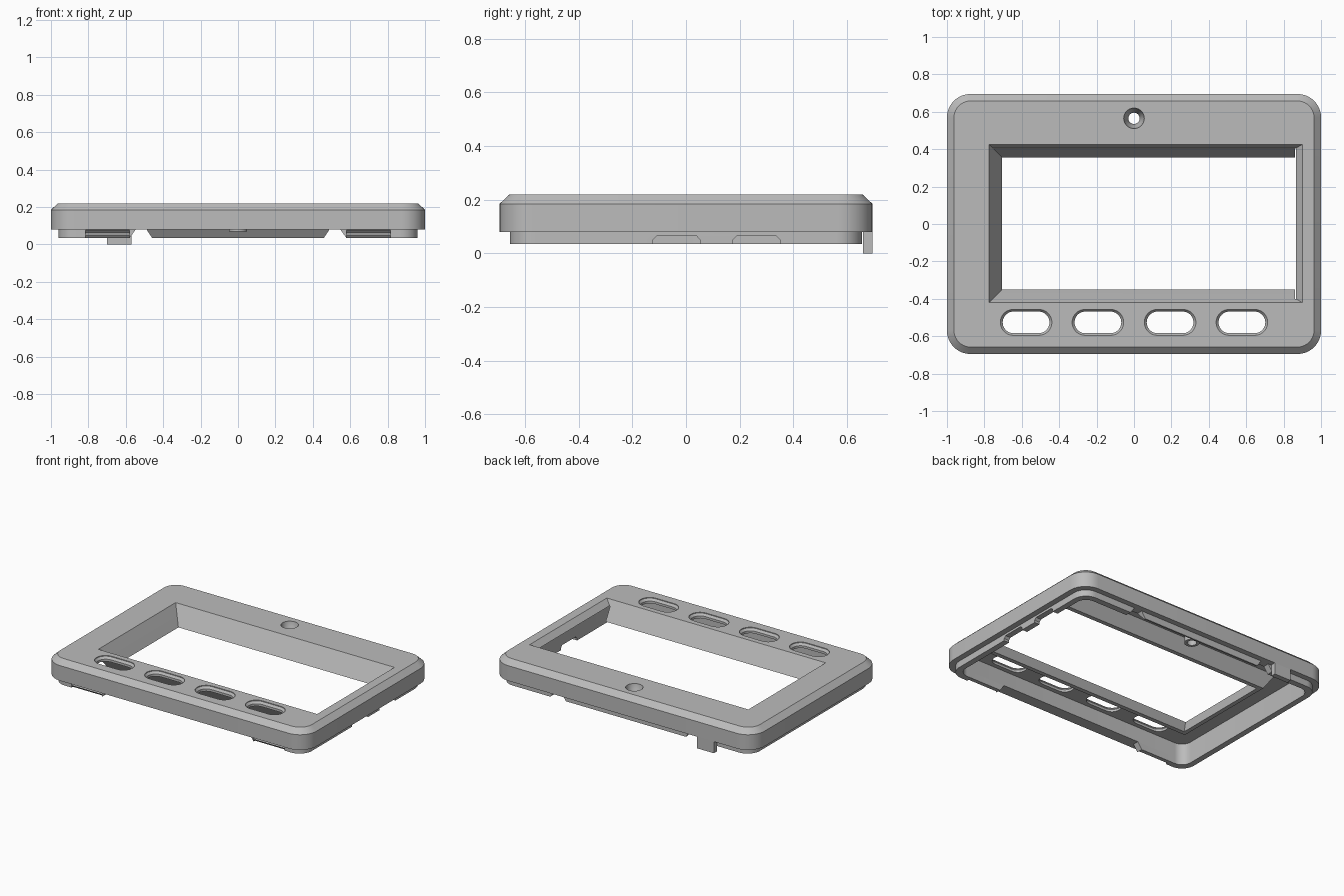
import bpy, bmesh, math

if "Cube" in bpy.data.objects:
    bpy.data.objects.remove(bpy.data.objects["Cube"], do_unlink=True)

grey = bpy.data.materials.new("plain_grey")
grey.use_nodes = True
grey.diffuse_color = (0.5, 0.5, 0.5, 1)
grey.node_tree.nodes["Principled BSDF"].inputs["Base Color"].default_value = (0.5, 0.5, 0.5, 1)


def outline(x0, x1, y0, y1, r, seg=10):
    """Rectangle outline, with rounded corners when r > 0."""
    if r == 0:
        return [(x0, y0), (x1, y0), (x1, y1), (x0, y1)]
    corners = [(x1 - r, y1 - r), (x0 + r, y1 - r), (x0 + r, y0 + r), (x1 - r, y0 + r)]
    return [(cx + r * math.cos((q + i / seg) * math.pi / 2),
             cy + r * math.sin((q + i / seg) * math.pi / 2))
            for q, (cx, cy) in enumerate(corners) for i in range(seg + 1)]


def skin(name, rings):
    """Closed solid through matching rings of points."""
    bm = bmesh.new()
    loops = [[bm.verts.new(p) for p in ring] for ring in rings]
    n = len(loops[0])
    for a, b in zip(loops, loops[1:]):
        for i in range(n):
            j = (i + 1) % n
            bm.faces.new((a[i], a[j], b[j], b[i]))
    bm.faces.new(loops[0][::-1])
    bm.faces.new(loops[-1])
    bmesh.ops.remove_doubles(bm, verts=bm.verts, dist=1e-5)
    bmesh.ops.recalc_face_normals(bm, faces=bm.faces)
    mesh = bpy.data.meshes.new(name)
    bm.to_mesh(mesh)
    bm.free()
    mesh.materials.append(grey)
    ob = bpy.data.objects.new(name, mesh)
    bpy.context.collection.objects.link(ob)
    return ob


def loft(name, *sections):
    return skin(name, [[(x, y, z) for x, y in outline(*box, r)] for box, r, z in sections])


def prism_x(name, pts, x0, x1):
    return skin(name, [[(x, y, z) for y, z in pts] for x in (x0, x1)])


def prism_y(name, pts, y0, y1):
    return skin(name, [[(x, y, z) for x, z in pts] for y in (y0, y1)])


def sym(hx, hy, cx=0, cy=0):
    return (cx - hx, cx + hx, cy - hy, cy + hy)


def cut(ob, *cutters):
    """Subtract each cutter and throw it away."""
    bpy.context.view_layer.objects.active = ob
    for c in cutters:
        mod = ob.modifiers.new("cut", 'BOOLEAN')
        mod.operation, mod.solver, mod.object = 'DIFFERENCE', 'EXACT', c
        bpy.ops.object.modifier_apply(modifier=mod.name)
        bpy.data.objects.remove(c, do_unlink=True)


BASE, UNDER, TOP = 0.08, 0.184, 0.22
LIP = 0.035


def cavity():
    return loft("cavity", (sym(0.92, 0.615), 0.07, -0.1), (sym(0.92, 0.615), 0.07, UNDER))


def window():
    return loft("window_cut",
                ((-0.705, 0.865, -0.35, 0.355), 0, 0.05),
                ((-0.705, 0.865, -0.35, 0.355), 0, 0.094),
                ((-0.755, 0.865, -0.4, 0.405), 0, UNDER),
                ((-0.781, 0.91, -0.426, 0.431), 0, 0.23))


def sensor_hole():
    y = 0.565
    return loft("hole_cut", (sym(0.03, 0.03, 0, y), 0.03, 0),
                (sym(0.03, 0.03, 0, y), 0.03, 0.15),
                (sym(0.055, 0.055, 0, y), 0.055, 0.215),
                (sym(0.055, 0.055, 0, y), 0.055, 0.25))


# Outer cover with chamfered top edge
cover = loft("cover", (sym(1, 0.695), 0.125, BASE), (sym(1, 0.695), 0.125, 0.185),
             (sym(0.963, 0.658), 0.09, TOP))
cut(cover, cavity(), window(), sensor_hole())

# Four button slots
for x in (-0.577, -0.193, 0.193, 0.577):
    small, big = sym(0.125, 0.058, x, -0.526), sym(0.138, 0.069, x, -0.526)
    cut(cover, loft("slot_cut", (small, 0.058, 0.1), (small, 0.058, 0.2),
                    (big, 0.069, 0.215), (big, 0.069, 0.25)))

# Sloping window surround, open at the left end
surround = loft("window_surround", ((-0.735, 0.86, -0.38, 0.385), 0, 0.094),
                ((-0.79, 0.86, -0.435, 0.44), 0, UNDER + 0.004))
cut(surround, window())

# Sensor boss
boss = loft("sensor_boss", (sym(0.048, 0.048, 0, 0.565), 0.048, 0.07),
            (sym(0.048, 0.048, 0, 0.565), 0.048, UNDER + 0.006))
cut(boss, sensor_hole())

# Locating lip below the cover, with slanted gaps
lip = loft("locating_lip", (sym(0.96, 0.657), 0.095, LIP), (sym(0.96, 0.657), 0.095, BASE))
cut(lip, cavity())
cut(lip, prism_y("front_gap", [(-0.59, 0.02), (0.59, 0.02), (0.54, 0.09), (-0.54, 0.09)], -0.8, -0.5))
for s in (-1, 1):
    cut(lip, prism_y("back_gap", [(s * 0.45, 0.02), (s * 0.59, 0.02),
                                  (s * 0.54, 0.09), (s * 0.495, 0.09)], 0.5, 0.8))
    # Snap grooves at the front
    groove = [(-0.7, 0.079), (-0.66, 0.079), (-0.642, 0.062),
              (-0.655, 0.05), (-0.638, 0.03), (-0.7, 0.03)]
    cut(lip, prism_x("snap_groove", groove, s * 0.58, s * 0.815))

# Bevel inside the long back tab
cut(lip, prism_x("tab_bevel", [(0.6, 0.079), (0.616, 0.079), (0.65, 0.03), (0.6, 0.03)], -0.5, 0.5))

# Two round-cornered notches in the left side
for y in (-0.035, 0.263):
    cut(lip, prism_x("notch", [(y - 0.088, 0.02), (y + 0.088, 0.02), (y + 0.088, 0.05),
                               (y + 0.074, 0.065), (y - 0.074, 0.065), (y - 0.088, 0.05)], 0.8, 1.1))

# Foot tab at the back
foot = loft("foot_tab", ((-0.7, -0.57, 0.66, 0.695), 0, 0), ((-0.7, -0.57, 0.66, 0.695), 0, BASE))

bpy.ops.object.select_all(action='DESELECT')
for ob in (cover, surround, boss, lip, foot):
    ob.select_set(True)
bpy.context.view_layer.objects.active = cover
bpy.ops.object.shade_smooth_by_angle(angle=math.radians(25))
